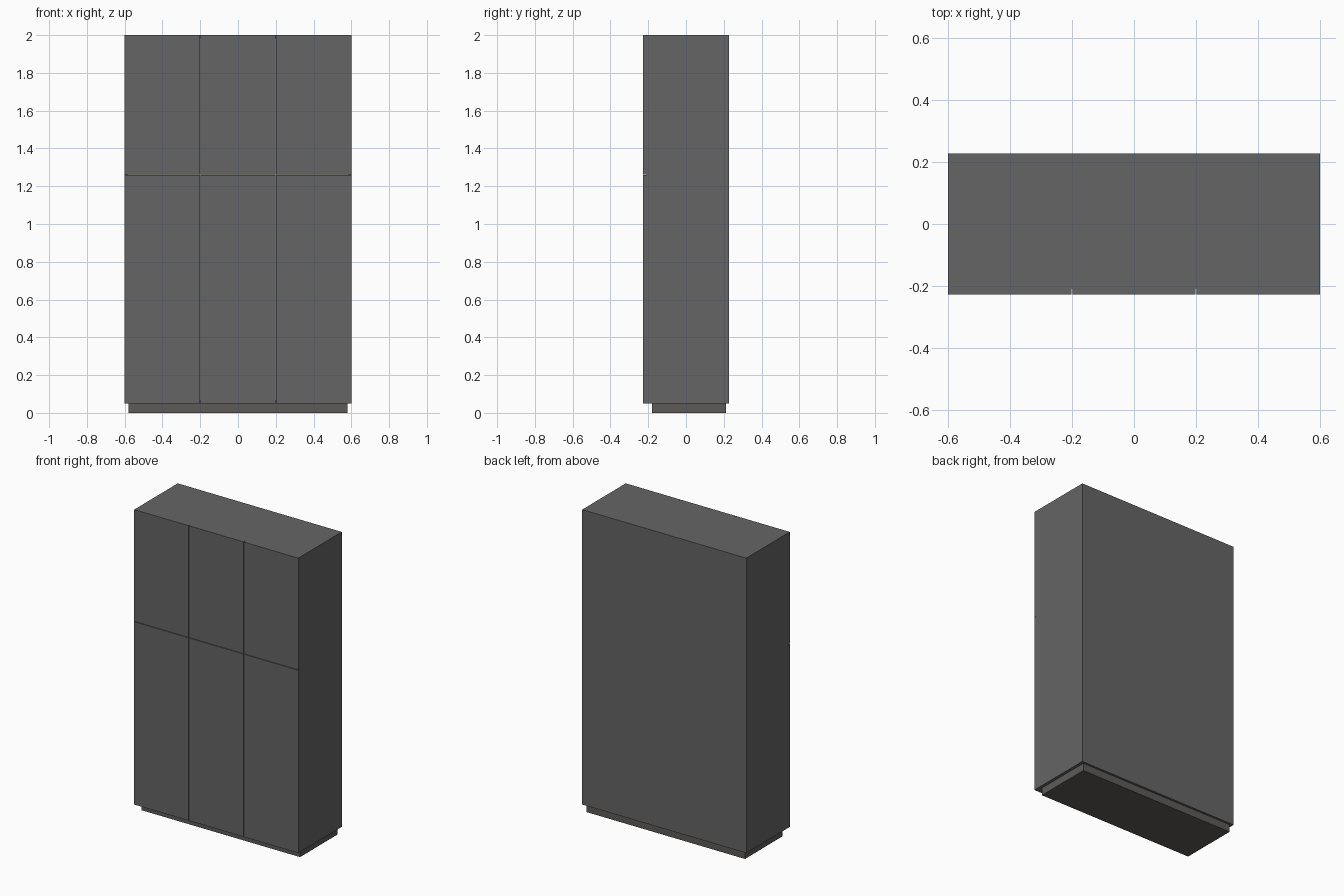
import bpy, bmesh
from mathutils import Vector

if "Cube" in bpy.data.objects:
    bpy.data.objects.remove(bpy.data.objects["Cube"])


def mat(name, c):
    m = bpy.data.materials.new(name)
    m.diffuse_color = (*c, 1)
    m.use_nodes = True
    m.node_tree.nodes["Principled BSDF"].inputs["Base Color"].default_value = m.diffuse_color
    return m


DARK = mat("anthracite", (0.13, 0.13, 0.13))
BASE = mat("plinth_grey", (0.11, 0.105, 0.10))
CREAM = mat("inner_cream", (0.55, 0.52, 0.43))


def box(name, lo, hi, material):
    lo, hi = Vector(lo), Vector(hi)
    bm = bmesh.new()
    bmesh.ops.create_cube(bm, size=1)
    for v in bm.verts:
        v.co = (lo + hi) / 2 + v.co * (hi - lo)
    me = bpy.data.meshes.new(name)
    bm.to_mesh(me)
    bm.free()
    me.materials.append(material)
    ob = bpy.data.objects.new(name, me)
    bpy.context.collection.objects.link(ob)
    return ob


W, D, Z0, Z1 = 0.6, 0.227, 0.05, 2.0   # half width, half depth, bottom, top
T, GAP, SPLIT = 0.018, 0.003, 1.26     # panel thickness, door gap, row seam
F = -D + T                             # front plane of the carcass

# Recessed plinth
box("plinth", (-0.58, -0.18, 0), (0.58, 0.212, Z0), BASE)

# Carcass panels
box("left_side", (-W, F, Z0), (-W + T, D, Z1), DARK)
box("right_side", (W - T, F, Z0), (W, D, Z1), DARK)
box("top_panel", (-W + T, F, Z1 - T), (W - T, D, Z1), DARK)
box("bottom_panel", (-W + T, F, Z0), (W - T, D, Z0 + T), DARK)
box("back_panel", (-W + T, D - T, Z0 + T), (W - T, D, Z1 - T), DARK)

# Inner dividers and shelf behind the door seams
for side, x in (("left", -0.2), ("right", 0.2)):
    for row, a, b in (("lower", Z0 + T, SPLIT - T / 2), ("upper", SPLIT + T / 2, Z1 - T)):
        box(f"{row}_{side}_divider", (x - T / 2, F, a), (x + T / 2, D - T, b), CREAM)
box("middle_shelf", (-W + T, F, SPLIT - T / 2), (W - T, D - T, SPLIT + T / 2), CREAM)

# Six overlay doors in a three by two grid
edges = [-W, -0.2, 0.2, W]
for row, a, b in (("lower", Z0, SPLIT - GAP / 2), ("upper", SPLIT + GAP / 2, Z1)):
    for i, col in enumerate(("left", "middle", "right")):
        x0 = edges[i] + (GAP / 2 if i > 0 else 0)
        x1 = edges[i + 1] - (GAP / 2 if i < 2 else 0)
        box(f"{row}_{col}_door", (x0, -D, a), (x1, F, b), DARK)
